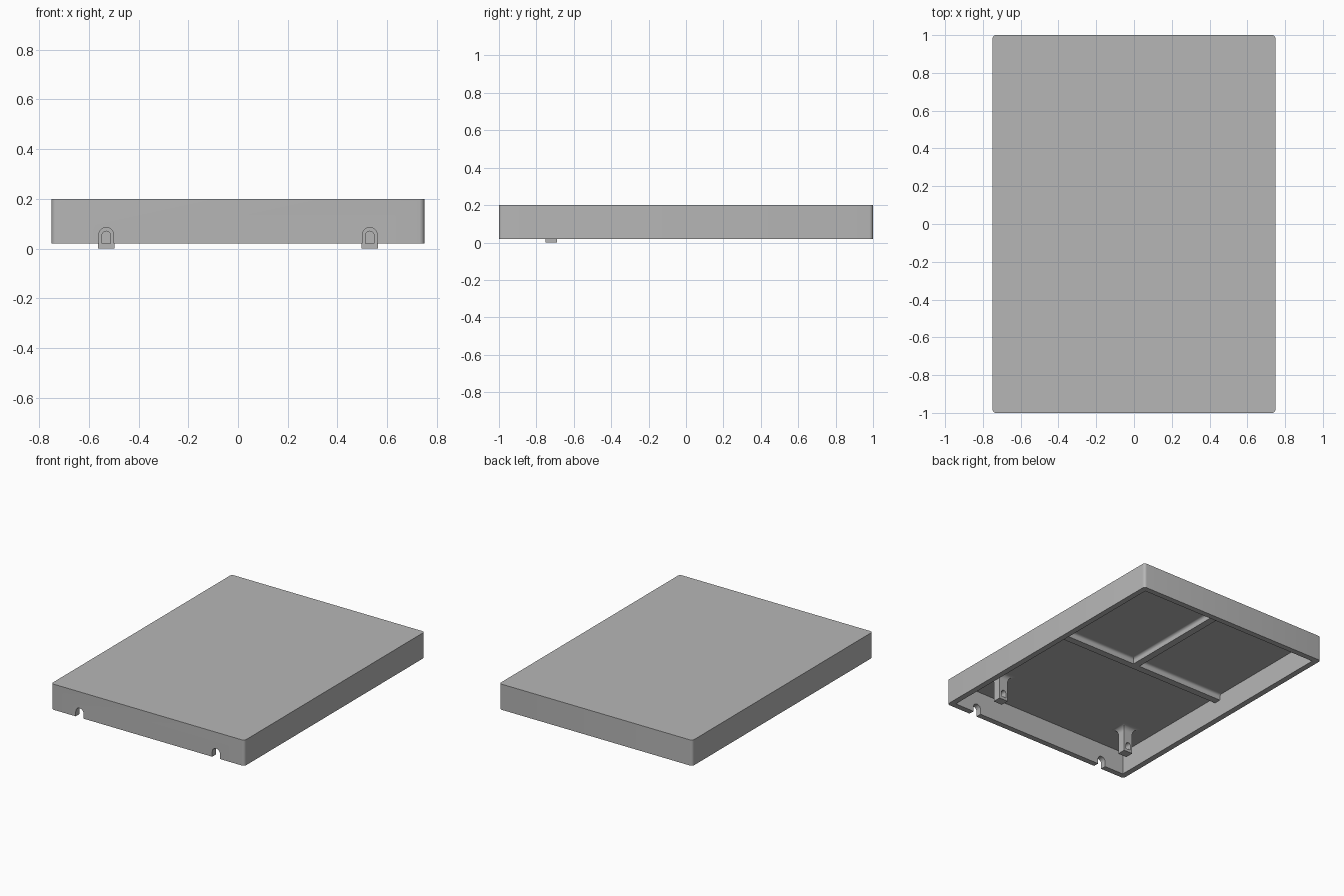
import bpy, bmesh, math
from mathutils import Vector

if "Cube" in bpy.data.objects:
    bpy.data.objects.remove(bpy.data.objects["Cube"], do_unlink=True)

grey = bpy.data.materials.new("plain_grey")
grey.use_nodes = True
COLOUR = (0.47, 0.47, 0.47, 1)
grey.diffuse_color = COLOUR
grey.node_tree.nodes["Principled BSDF"].inputs["Base Color"].default_value = COLOUR

BASE, TOP, CEILING = 0.02, 0.2, 0.18
HALF_X, HALF_Y, WALL = 0.75, 1.0, 0.04
INNER_X, INNER_Y = HALF_X - WALL, HALF_Y - WALL
LUG_X, LUG_Y = 0.53, -0.72


def loft(name, rings):
    """Closed solid through a list of rings of 3D points."""
    bm = bmesh.new()
    loops = [[bm.verts.new(p) for p in ring] for ring in rings]
    n = len(loops[0])
    for a, b in zip(loops, loops[1:]):
        for i in range(n):
            j = (i + 1) % n
            bm.faces.new((a[i], a[j], b[j], b[i]))
    bm.faces.new(loops[0][::-1])
    bm.faces.new(loops[-1])
    bmesh.ops.recalc_face_normals(bm, faces=bm.faces)
    mesh = bpy.data.meshes.new(name)
    bm.to_mesh(mesh)
    bm.free()
    mesh.materials.append(grey)
    obj = bpy.data.objects.new(name, mesh)
    bpy.context.collection.objects.link(obj)
    return obj


def rect(hx, hy, z, cx=0, cy=0):
    return [(cx + sx * hx, cy + sy * hy, z)
            for sx, sy in ((-1, -1), (1, -1), (1, 1), (-1, 1))]


def rounded_rect(hx, hy, r, z, steps=5):
    pts = []
    for k, (sx, sy) in enumerate(((1, 1), (-1, 1), (-1, -1), (1, -1))):
        for i in range(steps + 1):
            a = math.pi / 2 * (k + i / steps)
            pts.append((sx * (hx - r) + r * math.cos(a),
                        sy * (hy - r) + r * math.sin(a), z))
    return pts


def arch(name, cx, half, bottom, top, y0, y1, steps=12):
    """Round-topped bar along y, used for cutting."""
    outline = [(cx - half, bottom), (cx + half, bottom)]
    for i in range(steps + 1):
        a = math.pi * i / steps
        outline.append((cx + half * math.cos(a), top - half + half * math.sin(a)))
    return loft(name, [[(x, y, z) for x, z in outline] for y in (y0, y1)])


def cut(obj, cutter):
    cutter.hide_render = True
    mod = obj.modifiers.new("cut", 'BOOLEAN')
    mod.operation, mod.solver, mod.object = 'DIFFERENCE', 'EXACT', cutter
    bpy.context.view_layer.objects.active = obj
    bpy.ops.object.modifier_apply(modifier=mod.name)
    bpy.data.objects.remove(cutter, do_unlink=True)


def smooth(obj):
    bpy.ops.object.select_all(action='DESELECT')
    obj.select_set(True)
    bpy.context.view_layer.objects.active = obj
    bpy.ops.object.shade_smooth_by_angle(angle=math.radians(30))


def fillet(half, r, low, steps=6):
    """Half-widths and heights of a bar that flares into the ceiling."""
    pts = [(half, low)]
    for i in range(steps + 1):
        a = math.pi / 2 * i / steps
        pts.append((half + r * (1 - math.cos(a)), CEILING - r + r * math.sin(a)))
    return pts


# Hollow shell, open underneath, with two arched notches in the front wall
shell = loft("shell", [rounded_rect(HALF_X, HALF_Y, 0.02, z) for z in (BASE, TOP)])
cut(shell, loft("cavity", [rect(INNER_X, INNER_Y, z) for z in (-0.1, CEILING)]))
for side in (-1, 1):
    cut(shell, arch("notch", side * LUG_X, 0.03, -0.1, 0.085, -1.1, -0.9))
smooth(shell)

# Stiffening ribs under the top
flare = fillet(0.025, 0.018, 0.14)
profile = flare + [(-w, z) for w, z in reversed(flare)]
cross_rib = loft("cross_rib", [[(x, w, z) for w, z in profile]
                               for x in (-INNER_X, INNER_X)])
long_rib = loft("long_rib", [[(w, y, z) for w, z in profile]
                             for y in (0, INNER_Y)])
for rib in (cross_rib, long_rib):
    smooth(rib)

# Flared lugs with a slot through them, behind the notches
for label, side in (("left", 1), ("right", -1)):
    rings = [rect(w, w - 0.004, z, side * LUG_X, LUG_Y)
             for w, z in fillet(0.034, 0.035, 0)]
    lug = loft(label + "_lug", rings)
    cut(lug, arch("slot", side * LUG_X, 0.018, 0.02, 0.07, LUG_Y - 0.1, LUG_Y + 0.1))
    smooth(lug)
